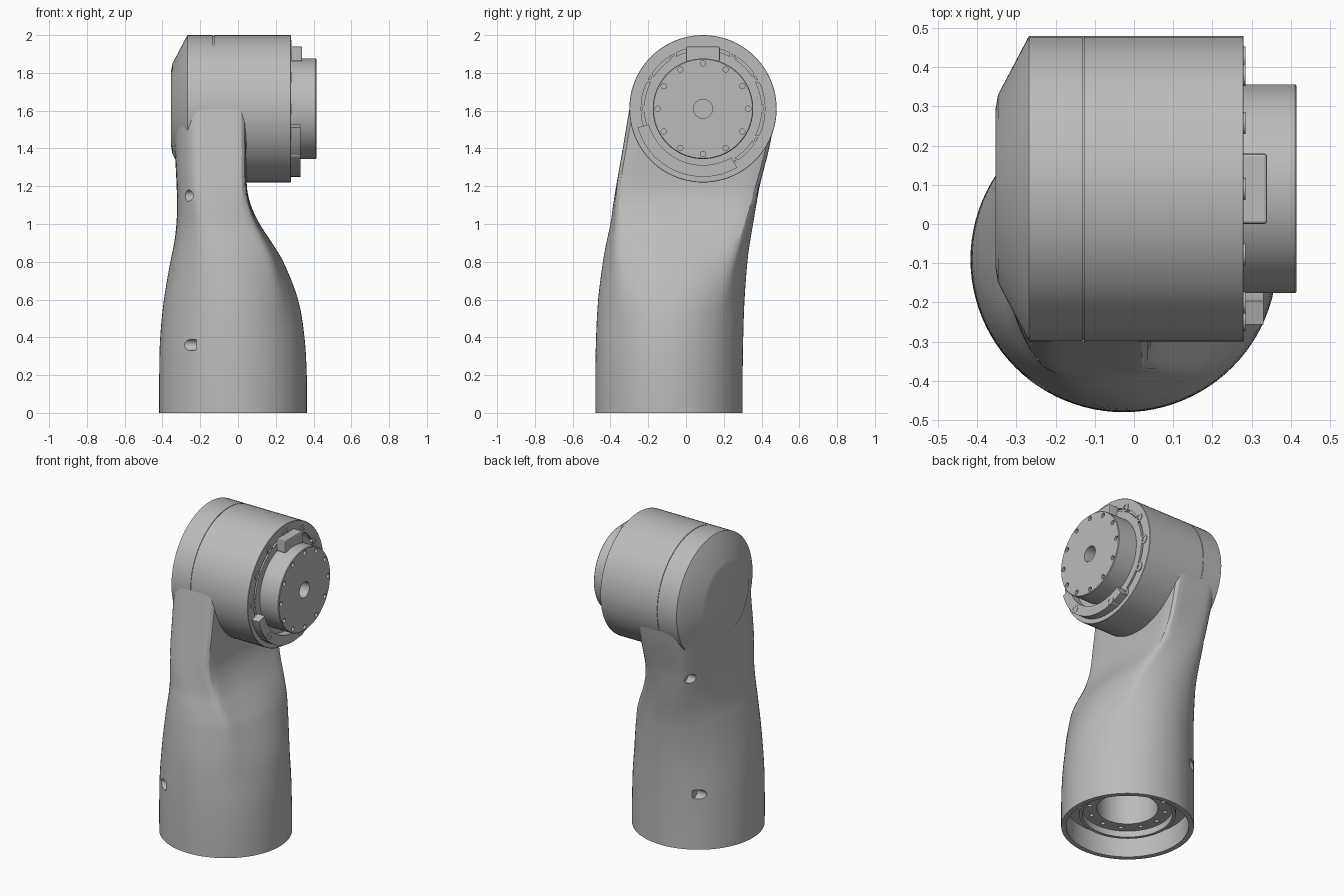
import bpy
import bmesh
from math import sin, cos, pi, radians
from mathutils import Vector

cube = bpy.data.objects.get("Cube")
if cube:
    bpy.data.objects.remove(cube, do_unlink=True)

grey = bpy.data.materials.new("plain grey")
grey.use_nodes = True
grey.diffuse_color = (0.5, 0.5, 0.5, 1)
grey.node_tree.nodes["Principled BSDF"].inputs["Base Color"].default_value = (0.5, 0.5, 0.5, 1)

SIDES = 96
HEAD = Vector((0, 0.09, 1.61))      # axis of the joint, along x
BASE = Vector((-0.025, -0.09, 0))   # axis of the base, along z


# ---------- helpers ----------
def skin(name, solids):
    """Make one object from closed solids, each a list of rings."""
    bm = bmesh.new()
    for rings in solids:
        loops = [[bm.verts.new(p) for p in ring] for ring in rings]
        n = len(loops[0])
        for low, high in zip(loops, loops[1:]):
            for i in range(n):
                j = (i + 1) % n
                bm.faces.new((low[i], low[j], high[j], high[i]))
        bm.faces.new(loops[0][::-1])
        bm.faces.new(loops[-1])
    bmesh.ops.recalc_face_normals(bm, faces=bm.faces[:])
    mesh = bpy.data.meshes.new(name)
    bm.to_mesh(mesh)
    bm.free()
    mesh.materials.append(grey)
    obj = bpy.data.objects.new(name, mesh)
    bpy.context.collection.objects.link(obj)
    return obj


def turn(profile, centre, axis, sides=SIDES):
    """Rings of a turned solid; profile holds (radius, position on axis)."""
    rings = []
    for r, h in profile:
        ring = []
        for i in range(sides):
            a = 2 * pi * i / sides
            u, v = r * cos(a), r * sin(a)
            ring.append(centre + Vector((h, u, v) if axis == "x" else (u, v, h)))
        rings.append(ring)
    return rings


def activate(obj):
    bpy.ops.object.select_all(action="DESELECT")
    obj.select_set(True)
    bpy.context.view_layer.objects.active = obj


def cut(obj, cutter):
    cutter.hide_render = True
    mod = obj.modifiers.new("cut", "BOOLEAN")
    mod.operation = "DIFFERENCE"
    mod.solver = "EXACT"
    mod.object = cutter
    activate(obj)
    bpy.ops.object.modifier_apply(modifier=mod.name)
    bpy.data.objects.remove(cutter, do_unlink=True)


def smooth(obj, angle=30):
    activate(obj)
    bpy.ops.object.shade_smooth_by_angle(angle=radians(angle))


def on_head(r, degrees):
    a = radians(degrees)
    return HEAD + Vector((0, r * cos(a), r * sin(a)))


# ---------- arm: round base blending into a chamfered flat upright ----------
# height, left x, right x, front y, back y
STATIONS = [
    (0.0, -0.417, 0.365, -0.48, 0.30),
    (0.2, -0.417, 0.364, -0.48, 0.30),
    (0.4, -0.412, 0.352, -0.476, 0.303),
    (0.6, -0.392, 0.318, -0.465, 0.31),
    (0.8, -0.358, 0.24, -0.44, 0.325),
    (0.9, -0.338, 0.18, -0.422, 0.338),
    (1.0, -0.326, 0.115, -0.40, 0.355),
    (1.1, -0.323, 0.068, -0.386, 0.372),
    (1.2, -0.325, 0.047, -0.37, 0.39),
    (1.4, -0.335, 0.045, -0.335, 0.44),
    (1.61, -0.346, 0.045, -0.30, 0.48),
]


def outline(a, blend):
    """Radius of the unit section: circle when blend is 0, chamfered box at 1."""
    c, s = abs(cos(a)), abs(sin(a))
    p = 14
    total = c ** p + s ** p
    if cos(a) < 0:
        total += ((c + s) / 1.56) ** p
    return (1 - blend) + blend * total ** (-1 / p)


def station(i, t):
    """Smooth value between neighbouring stations."""
    rows = [Vector(STATIONS[min(max(k, 0), len(STATIONS) - 1)]) for k in range(i - 1, i + 3)]
    a, b, c, d = rows
    h = c[0] - b[0]
    m0 = (c - a) * (h / (c[0] - a[0]))
    m1 = (d - b) * (h / (d[0] - b[0]))
    row = (b * (1 + 2 * t) + m0 * t) * (1 - t) ** 2 + (c * (3 - 2 * t) + m1 * (t - 1)) * t * t
    row[0] = b[0] + h * t
    return row


rows = [station(i, k / 5) for i in range(len(STATIONS) - 1) for k in range(5)]
rows.append(Vector(STATIONS[-1]))
rings = []
for z, left, right, front, back in rows:
    t = min(max((z - 0.45) / 0.85, 0), 1)
    blend = t * t * (3 - 2 * t)
    ring = []
    for i in range(SIDES):
        a = 2 * pi * i / SIDES
        r = outline(a, blend)
        ring.append(((left + right) / 2 + r * cos(a) * (right - left) / 2,
                     (front + back) / 2 + r * sin(a) * (back - front) / 2, z))
    rings.append(ring)
arm = skin("arm", [rings])

# stepped socket in the underside
socket = [(0.36, -0.05), (0.36, 0.14), (0.285, 0.14), (0.285, 0.08),
          (0.265, 0.08), (0.265, 0.12), (0.18, 0.12), (0.18, 0.42)]
cut(arm, skin("socket_cutter", [turn(socket, BASE, "z")]))
bolts = []
for i in range(12):
    a = 2 * pi * i / 12
    spot = BASE + Vector((0.225 * cos(a), 0.225 * sin(a), 0))
    bolts.append(turn([(0.013, 0.1), (0.013, 0.15)], spot, "z", 16))
cut(arm, skin("base_bolt_cutter", bolts))

# access holes, front and back
holes = []
for side in (-1, 1):
    for y, z in ((-0.09 + side * 0.32, 0.36), (side * 0.325, 1.15)):
        holes.append(turn([(0.03, -0.6), (0.03, -0.22)], Vector((0, y, z)), "x", 32))
cut(arm, skin("access_hole_cutter", holes))
smooth(arm)

# ---------- joint housing with domed left end and a seam groove ----------
housing = [(0.2, -0.354), (0.24, -0.347), (0.39, -0.268),
           (0.39, -0.132), (0.386, -0.132), (0.386, -0.128), (0.39, -0.128),
           (0.39, 0.278), (0.388, 0.28), (0.328, 0.28), (0.328, 0.262),
           (0.312, 0.262), (0.312, 0.28), (0.2, 0.28)]
smooth(skin("joint_housing", [turn(housing, HEAD, "x")]), 25)

# ---------- output flange with centre bore and bolt circle ----------
flange = skin("output_flange", [turn(
    [(0.266, 0.27), (0.266, 0.411), (0.262, 0.415), (0.05, 0.415), (0.05, 0.31)], HEAD, "x")])
cut(flange, skin("flange_bolt_cutter", [
    turn([(0.014, 0.38), (0.014, 0.45)], on_head(0.24, 30 * i), "x", 16) for i in range(12)]))
smooth(flange)

# ---------- curved bracket around the lower part of the flange ----------
arc = []
for k in range(37):
    deg = 196 + 104 * k / 36
    inner, outer = on_head(0.298, deg), on_head(0.36, deg)
    near, far = Vector((0.27, 0, 0)), Vector((0.33, 0, 0))
    arc.append([inner + near, outer + near, outer + far, inner + far])
smooth(skin("curved_bracket", [arc]))

# ---------- stop block above the flange ----------
block = skin("stop_block", [[[(x, 0, 1.86), (x, 0.18, 1.86), (x, 0.18, 1.94), (x, 0, 1.94)]
                             for x in (0.27, 0.34)]])
bevel = block.modifiers.new("soft edges", "BEVEL")
bevel.width = 0.008
bevel.segments = 2

# ---------- screws around the housing rim and on the bracket ----------
screws = []
for deg in (0, 30, 60, 90, 120, 150, 180, 225, 285, 300, 330):
    face = 0.332 if 196 < deg < 300 else 0.284
    screws.append(turn([(0.028, 0.262), (0.028, face), (0.015, face), (0.015, face - 0.015)],
                       on_head(0.335, deg), "x", 24))
smooth(skin("rim_screws", screws))
